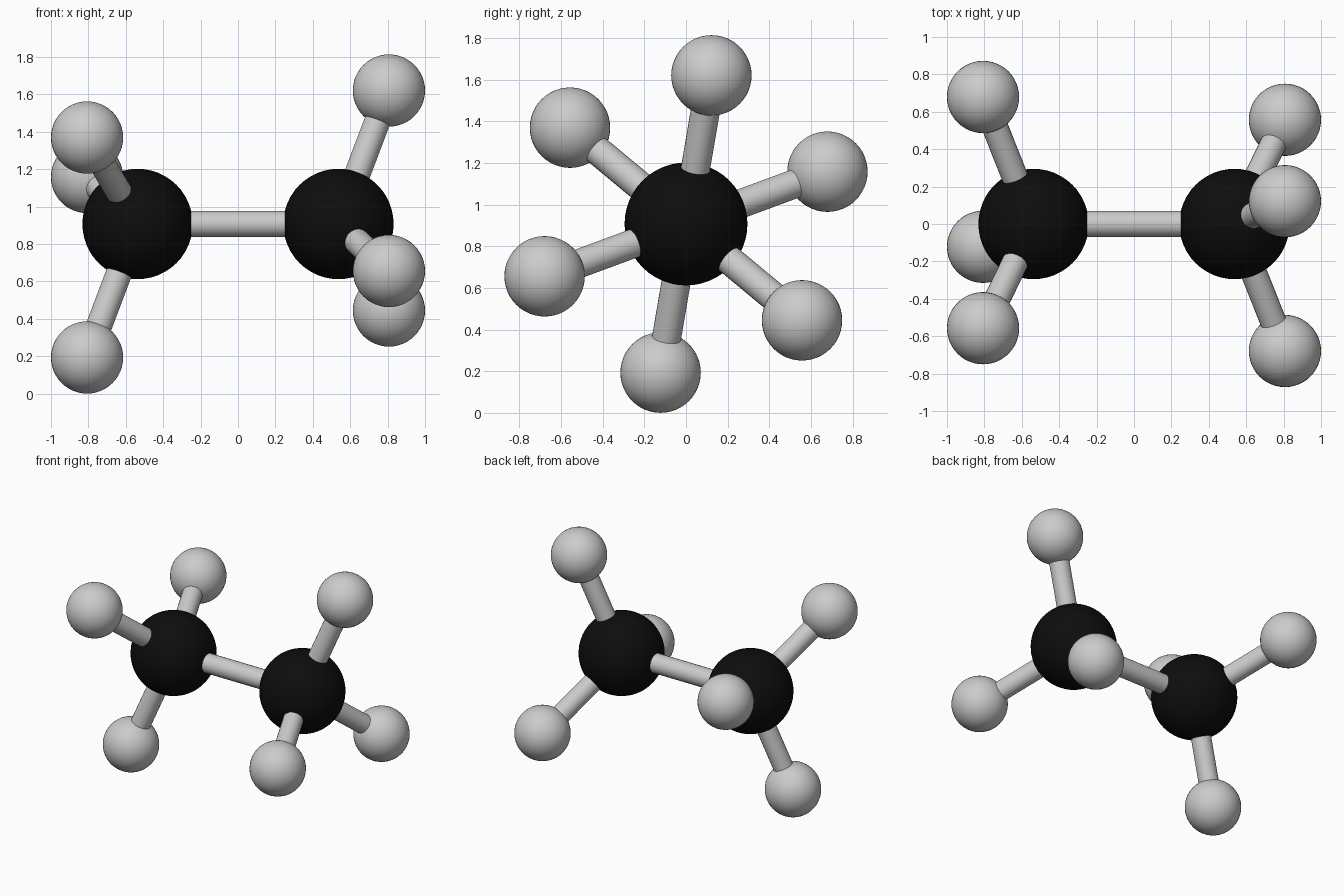
import bpy
from math import sin, cos, radians
from mathutils import Vector

if "Cube" in bpy.data.objects:
    bpy.data.objects.remove(bpy.data.objects["Cube"])

CARBON_R, HYDROGEN_R, BOND_R = 0.295, 0.193, 0.07
MID_Z = 0.907          # height of the molecule axis
CARBON_X = 0.537
HYDROGEN_X = 0.807
RING_R = 0.724         # distance of hydrogens from the axis

black = bpy.data.materials.new("carbon_black")
black.diffuse_color = (0.004, 0.004, 0.004, 1)
black.use_nodes = True
black.node_tree.nodes["Principled BSDF"].inputs["Base Color"].default_value = black.diffuse_color


def finish(name, mat=None):
    ob = bpy.context.object
    ob.name = name
    bpy.ops.object.shade_smooth_by_angle(angle=radians(40))
    if mat:
        ob.data.materials.append(mat)
    return ob


def atom(name, pos, radius, mat=None):
    bpy.ops.mesh.primitive_uv_sphere_add(segments=48, ring_count=24, radius=radius, location=pos)
    return finish(name, mat)


def bond(name, a, b):
    d = b - a
    bpy.ops.mesh.primitive_cylinder_add(vertices=24, radius=BOND_R, depth=d.length,
                                        location=(a + b) / 2,
                                        rotation=d.to_track_quat('Z', 'Y').to_euler())
    return finish(name)


# Two carbon atoms, each with three hydrogens, staggered by 180 degrees
carbons = []
for side, label in ((-1, "left"), (1, "right")):
    c = Vector((side * CARBON_X, 0, MID_Z))
    carbons.append(c)
    atom(f"{label}_carbon", c, CARBON_R, black)
    for i in range(3):
        t = radians(9.7 + 120 * i)
        h = Vector((side * HYDROGEN_X, side * RING_R * sin(t), MID_Z + side * RING_R * cos(t)))
        atom(f"{label}_hydrogen_{i + 1}", h, HYDROGEN_R)
        bond(f"{label}_hydrogen_bond_{i + 1}", c, h)

# Central bond between the carbons
bond("carbon_bond", *carbons)
